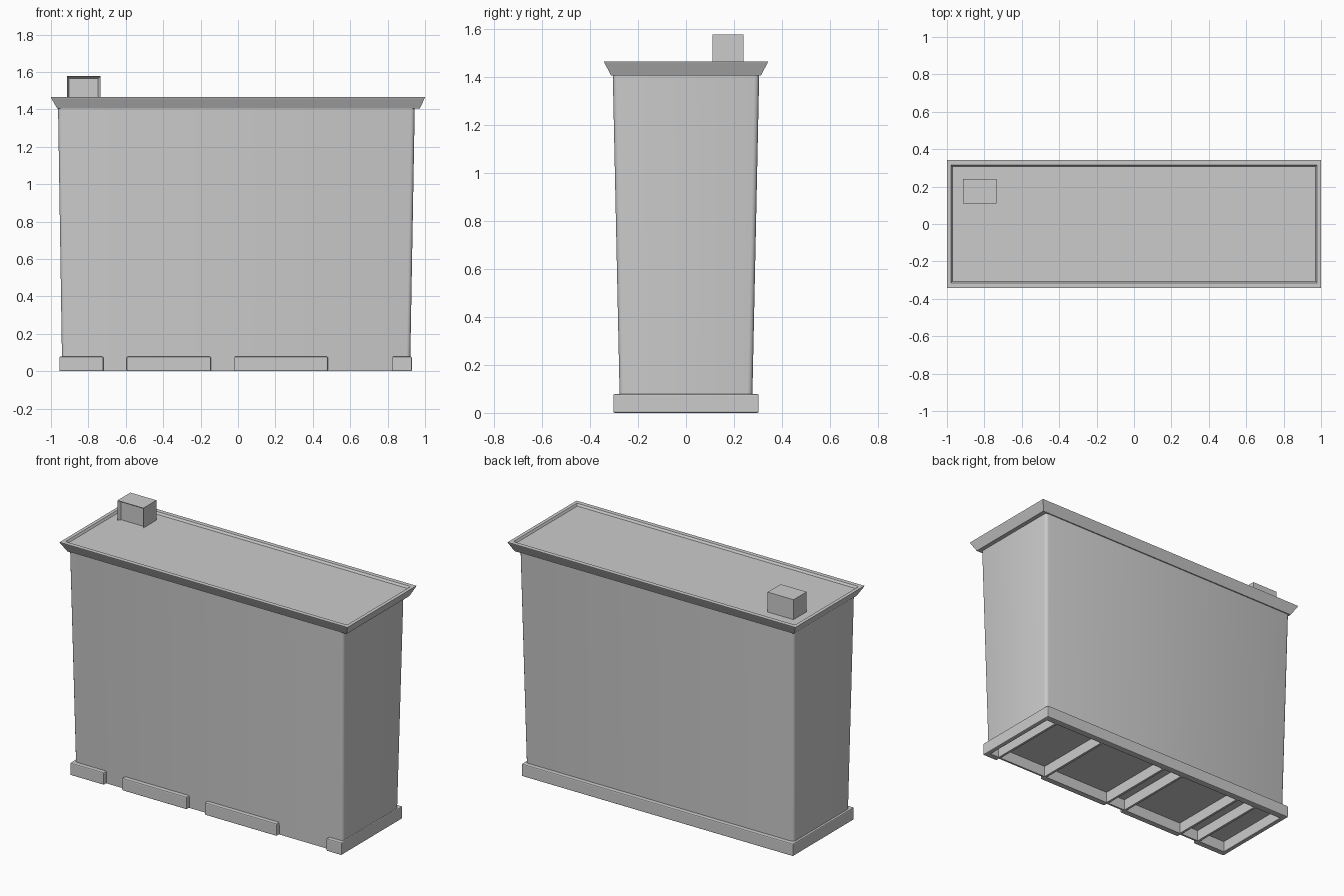
import bpy, bmesh

if "Cube" in bpy.data.objects:
    bpy.data.objects.remove(bpy.data.objects["Cube"])


def finish(name, bm):
    bmesh.ops.recalc_face_normals(bm, faces=bm.faces)
    mesh = bpy.data.meshes.new(name)
    bm.to_mesh(mesh)
    bm.free()
    ob = bpy.data.objects.new(name, mesh)
    bpy.context.collection.objects.link(ob)
    return ob


def loft(name, rings, round_ring=None, radius=0.02):
    """Stack rectangles (x0, x1, y0, y1, z), capping both ends."""
    bm = bmesh.new()
    loops = [[bm.verts.new(p) for p in ((x0, y0, z), (x1, y0, z), (x1, y1, z), (x0, y1, z))]
             for x0, x1, y0, y1, z in rings]
    for a, b in zip(loops, loops[1:]):
        for i in range(4):
            j = (i + 1) % 4
            bm.faces.new((a[i], a[j], b[j], b[i]))
    bm.faces.new(loops[0])
    bm.faces.new(loops[-1])
    if round_ring is not None:
        edges = [bm.edges.get((loops[round_ring][i], loops[round_ring + 1][i])) for i in range(4)]
        bmesh.ops.bevel(bm, geom=edges, offset=radius, segments=3, profile=0.5, affect='EDGES')
    return finish(name, bm)


def box(name, x, y, z, bevel=0.0):
    ob = loft(name, [(*x, *y, z[0]), (*x, *y, z[1])])
    if bevel:
        m = ob.modifiers.new("edge", 'BEVEL')
        m.width, m.segments = bevel, 2
    return ob


# tapered body, flaring upward, with a shallow hollow underneath
body = loft("building_body", [
    (-0.928, 0.908, -0.263, 0.263, 0.07),
    (-0.928, 0.908, -0.263, 0.263, 0.0),
    (-0.94, 0.92, -0.275, 0.275, 0.0),
    (-0.962, 0.945, -0.305, 0.305, 1.41)], round_ring=2)

# roof cornice with raised rim and sunken deck
loft("roof_cornice", [
    (-0.967, 0.972, -0.312, 0.312, 1.405),
    (-0.998, 0.998, -0.340, 0.340, 1.459),
    (-1.0, 1.0, -0.342, 0.342, 1.465),
    (-0.978, 0.978, -0.315, 0.315, 1.465),
    (-0.970, 0.970, -0.307, 0.307, 1.452)])

# plinth trim: full on back and sides, broken at the front doorways
H = (0.0, 0.078)
box("plinth_back", (-0.955, 0.93), (0.268, 0.303), H, 0.006)
box("plinth_left", (-0.955, -0.925), (-0.303, 0.303), H, 0.006)
box("plinth_right", (0.90, 0.93), (-0.303, 0.303), H, 0.006)
for i, (a, b) in enumerate(((-0.955, -0.72), (-0.595, -0.145), (-0.02, 0.48), (0.825, 0.93))):
    box(f"plinth_front_{i + 1}", (a, b), (-0.303, -0.265), H, 0.006)

# thin partitions under the body, one at each doorway side
for i, (x, s) in enumerate(((-0.72, -1), (-0.595, 1), (-0.145, -1), (-0.02, 1), (0.48, -1), (0.825, 1))):
    box(f"partition_{i + 1}", sorted((x, x + s * 0.015)), (-0.27, 0.27), (0.0, 0.075))

# roof access hut with a recessed front
hut = box("roof_hut", (-0.915, -0.735), (0.11, 0.24), (1.425, 1.577))
bm = bmesh.new()
bm.from_mesh(hut.data)
bm.faces.ensure_lookup_table()
front = min(bm.faces, key=lambda f: f.calc_center_median().y)
bmesh.ops.inset_region(bm, faces=[front], thickness=0.018)
for v in front.verts:
    v.co.y += 0.02
bm.to_mesh(hut.data)
bm.free()

# smooth the rounded corners only
bpy.ops.object.select_all(action='DESELECT')
body.select_set(True)
bpy.context.view_layer.objects.active = body
bpy.ops.object.shade_smooth_by_angle(angle=0.7)
